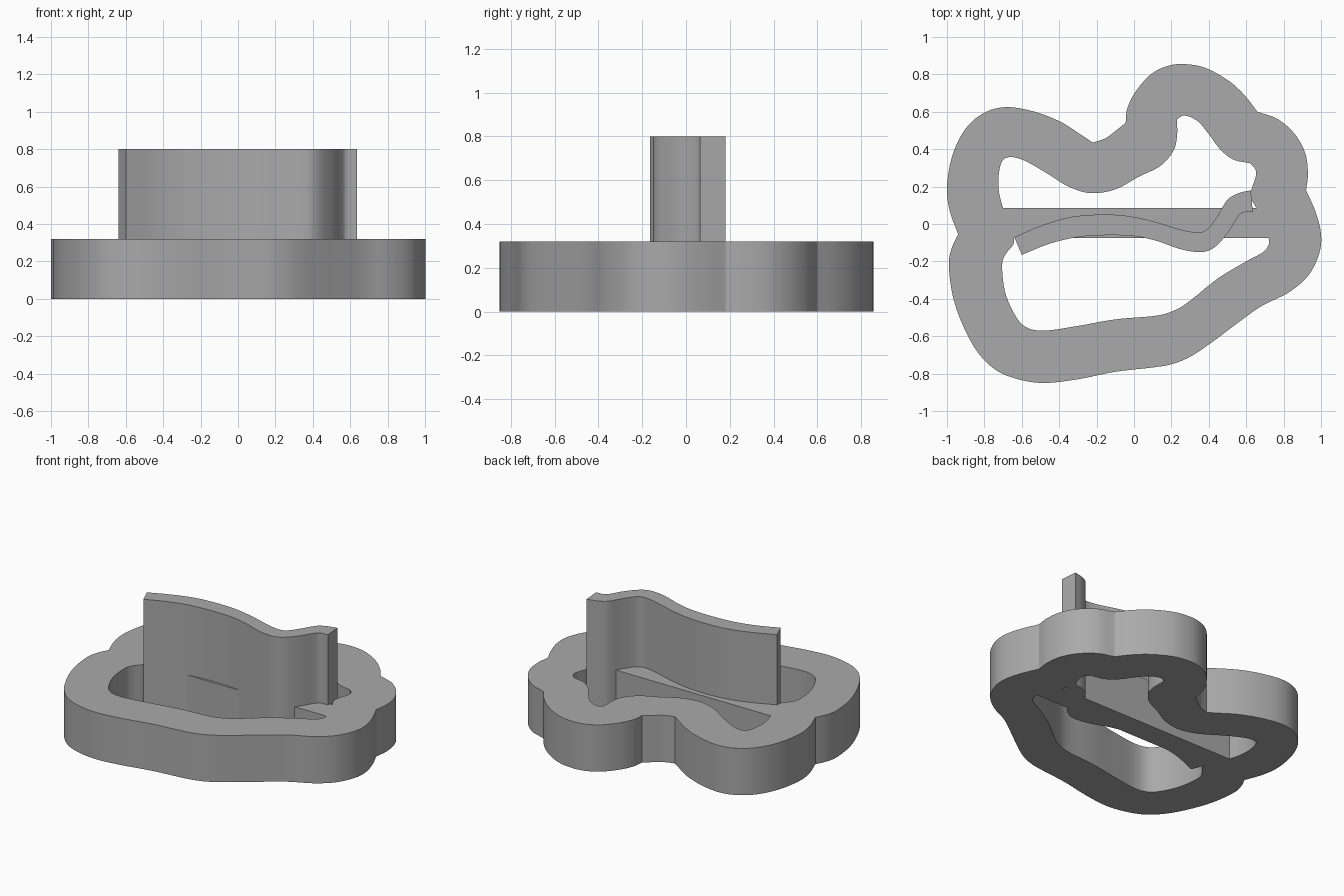
import bpy
import bmesh
from mathutils import Vector

default_cube = bpy.data.objects.get("Cube")
if default_cube:
    bpy.data.objects.remove(default_cube, do_unlink=True)

RING_HEIGHT = 0.32
WALL_HEIGHT = 0.8
STEPS = 6

grey = bpy.data.materials.new("plain grey")
grey.use_nodes = True
grey.diffuse_color = (0.4, 0.4, 0.4, 1)
grey.node_tree.nodes["Principled BSDF"].inputs["Base Color"].default_value = grey.diffuse_color


def smooth_run(points):
    """Smooth curve through the points, with free ends; the last point is left out."""
    pts = [Vector(p) for p in points]
    pts = [pts[0] * 2 - pts[1]] + pts + [pts[-1] * 2 - pts[-2]]
    run = []
    for before, start, end, after in zip(pts, pts[1:], pts[2:], pts[3:]):
        for step in range(STEPS):
            t = step / STEPS
            run.append(0.5 * (2 * start + (end - before) * t
                              + (2 * before - 5 * start + 4 * end - after) * t ** 2
                              + (3 * start - before - 3 * end + after) * t ** 3))
    return run


def closed_outline(runs):
    """Join smooth runs; each run ends in a sharp corner where the next begins."""
    outline = []
    for run, following in zip(runs, runs[1:] + runs[:1]):
        outline += smooth_run(run + [following[0]])
    return outline


def extruded_part(name, outlines, height):
    """Fill flat outlines (inner ones become holes) and extrude them up from the ground."""
    curve = bpy.data.curves.new(name, "CURVE")
    curve.dimensions = "2D"
    curve.fill_mode = "BOTH"
    curve.extrude = height / 2
    for outline in outlines:
        spline = curve.splines.new("POLY")
        spline.points.add(len(outline) - 1)
        for point, place in zip(spline.points, outline):
            point.co = (place[0], place[1], 0, 1)
        spline.use_cyclic_u = True
    part = bpy.data.objects.new(name, curve)
    bpy.context.collection.objects.link(part)
    bpy.ops.object.select_all(action="DESELECT")
    part.select_set(True)
    bpy.context.view_layer.objects.active = part
    bpy.ops.object.convert(target="MESH")
    part = bpy.context.view_layer.objects.active

    # weld the caps to the sides and stand the part on the ground
    mesh = part.data
    bm = bmesh.new()
    bm.from_mesh(mesh)
    bmesh.ops.remove_doubles(bm, verts=bm.verts, dist=0.0001)
    bmesh.ops.translate(bm, verts=bm.verts, vec=(0, 0, height / 2))
    bmesh.ops.recalc_face_normals(bm, faces=bm.faces)
    bm.to_mesh(mesh)
    bm.free()
    mesh.materials.clear()
    mesh.materials.append(grey)
    bpy.ops.object.shade_smooth_by_angle()
    return part


# Lobed ring: outer edge, one run per lobe
outer_edge = closed_outline([
    [(-.94, -.055), (-.985, .07), (-1, .2), (-.97, .37), (-.9, .51), (-.8, .595),
     (-.68, .625), (-.53, .6), (-.39, .545), (-.28, .475)],
    [(-.22, .435), (-.15, .46), (-.09, .505)],
    [(-.045, .54), (-.035, .62), (.01, .71), (.09, .8), (.18, .845), (.27, .855),
     (.38, .835), (.5, .77), (.59, .69)],
    [(.66, .6), (.77, .56), (.86, .48), (.915, .38), (.93, .27)],
    [(.92, .18), (.965, .08), (.995, -.02), (1, -.11), (.975, -.2), (.92, -.29),
     (.82, -.37), (.68, -.44), (.54, -.54), (.42, -.63), (.3, -.71), (.2, -.75),
     (.1, -.767), (-.1, -.79), (-.3, -.83), (-.48, -.85), (-.62, -.83), (-.74, -.78),
     (-.84, -.68), (-.92, -.53), (-.97, -.38), (-.99, -.22), (-.975, -.13)],
])

# Lobed ring: inner opening
inner_edge = closed_outline([
    [(-.64, -.075), (-.7, .085), (-.725, .2), (-.715, .31), (-.68, .355), (-.6, .345),
     (-.48, .28), (-.35, .2), (-.23, .165), (-.1, .185), (.02, .25), (.14, .31),
     (.21, .39), (.23, .47)],
    [(.23, .56), (.27, .58), (.34, .55), (.4, .48), (.46, .4), (.53, .345)],
    [(.62, .325), (.65, .29), (.65, .25), (.63, .19), (.625, .14)],
    [(.655, .085)],
    [(.72, -.075), (.72, -.11), (.69, -.15), (.6, -.2), (.45, -.29), (.3, -.41),
     (.22, -.46), (.12, -.49), (-.1, -.51), (-.3, -.545), (-.48, -.57), (-.58, -.55),
     (-.64, -.48), (-.69, -.36), (-.705, -.22), (-.685, -.16), (-.645, -.11)],
])
extruded_part("lobed_ring", [outer_edge, inner_edge], RING_HEIGHT)

# Straight bar across the opening, its ends just inside the ring
crossbar = [(-.71, .085), (-.65, -.075), (.73, -.075), (.66, .085)]
extruded_part("crossbar", [crossbar], RING_HEIGHT)

# Tall wavy wall standing on the crossbar
wall_front = [(-.6, -.165), (-.45, -.105), (-.3, -.07), (-.15, -.06), (0, -.065),
              (.12, -.09), (.25, -.135), (.36, -.15), (.43, -.125), (.5, -.05),
              (.55, .03), (.58, .06)]
wall_back = [(.625, .18), (.56, .165), (.5, .13), (.45, .05), (.4, -.02), (.35, -.045),
             (.25, -.03), (.1, .015), (-.05, .045), (-.2, .05), (-.35, .035), (-.5, -.01)]
wall_outline = closed_outline([wall_front, [(.635, .065)], wall_back, [(-.64, -.07)]])
extruded_part("wavy_wall", [wall_outline], WALL_HEIGHT)
